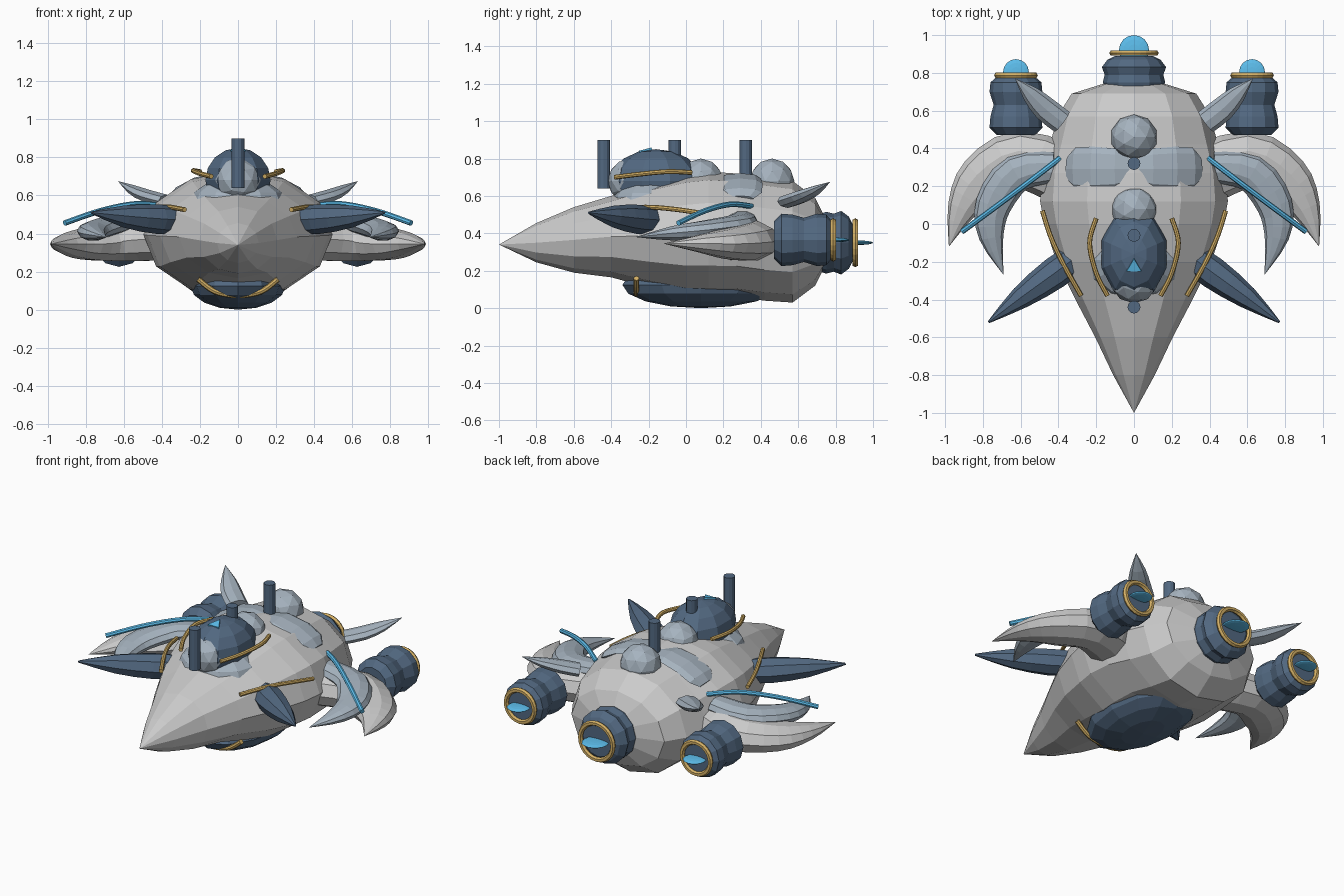
import bpy, bmesh, math
from mathutils import Vector, Matrix

if "Cube" in bpy.data.objects:
    bpy.data.objects.remove(bpy.data.objects["Cube"])


def mat(name, rgb):
    m = bpy.data.materials.new(name)
    m.diffuse_color = (*rgb, 1)
    m.use_nodes = True
    m.node_tree.nodes["Principled BSDF"].inputs["Base Color"].default_value = m.diffuse_color
    return m


HULL = mat("hull_grey", (0.66, 0.66, 0.69))
PALE = mat("pale_blue_grey", (0.38, 0.45, 0.52))
DARK = mat("dark_blue", (0.085, 0.14, 0.22))
GOLD = mat("gold", (0.65, 0.43, 0.13))
GLOW = mat("light_blue", (0.11, 0.52, 0.85))


def finish(name, bm, material):
    bmesh.ops.recalc_face_normals(bm, faces=bm.faces)
    me = bpy.data.meshes.new(name)
    bm.to_mesh(me)
    bm.free()
    me.materials.append(material)
    ob = bpy.data.objects.new(name, me)
    bpy.context.collection.objects.link(ob)
    return ob


def refine(pts, k):
    """Catmull-Rom resampling of (x, y, z, width, height) stations."""
    out = []
    for i in range(len(pts) - 1):
        a, b, c, d = (pts[max(i - 1, 0)], pts[i], pts[i + 1], pts[min(i + 2, len(pts) - 1)])
        for j in range(k):
            t = j / k
            out.append([0.5 * (2 * q + (r - p) * t + (2 * p - 5 * q + 4 * r - s) * t * t
                               + (3 * q - p - 3 * r + s) * t ** 3)
                        for p, q, r, s in zip(a, b, c, d)])
    return out + [list(pts[-1])]


def loft(name, pts, material, sides=12, k=1, fixed=None):
    """Sweep an ellipse along stations (x, y, z, half width, half height)."""
    if k > 1:
        pts = refine(pts, k)
    bm = bmesh.new()
    rings = []
    for i, p in enumerate(pts):
        a, b = pts[max(i - 1, 0)], pts[min(i + 1, len(pts) - 1)]
        t = fixed or (Vector(b[:3]) - Vector(a[:3])).normalized()
        w = t.cross(Vector((0, 0, 1))).normalized()
        h = w.cross(t)
        ring = []
        for n in range(sides):
            u = 2 * math.pi * n / sides
            ring.append(bm.verts.new(Vector(p[:3]) + w * math.cos(u) * max(p[3], 1e-5)
                                     + h * math.sin(u) * max(p[4], 1e-5)))
        rings.append(ring)
    for r, s in zip(rings, rings[1:]):
        for n in range(sides):
            m = (n + 1) % sides
            bm.faces.new((r[n], r[m], s[m], s[n]))
    bm.faces.new(rings[0])
    bm.faces.new(rings[-1])
    bmesh.ops.remove_doubles(bm, verts=bm.verts, dist=1e-4)
    return finish(name, bm, material)


def tube(name, pts, material, r=0.015):
    return loft(name, [(*p, r, r) for p in pts], material, 8, 5)


def ball(name, loc, radii, material, seg=12, rings=8):
    bm = bmesh.new()
    bmesh.ops.create_uvsphere(bm, u_segments=seg, v_segments=rings, radius=1,
                              matrix=Matrix.Translation(loc) @ Matrix.Diagonal((*radii, 1)))
    return finish(name, bm, material)


def engine(name, x, y, z, profile, ring_y, ring_r, glow_y, glow_r):
    loft(name, [(x, y + d, z, r, r) for d, r in profile], material=DARK, fixed=Vector((0, 1, 0)))
    bpy.ops.mesh.primitive_torus_add(major_segments=24, minor_segments=6, major_radius=ring_r,
                                     minor_radius=0.016, location=(x, ring_y, z),
                                     rotation=(math.pi / 2, 0, 0))
    bpy.context.object.name = name + "_ring"
    bpy.context.object.data.materials.append(GOLD)
    ball(name + "_glow", (x, glow_y, z), (glow_r, glow_r, 0.012), GLOW, 16, 8)


# Hull: stations of y, half width, top z, bottom z
hull = [(-1, 0, .34, .34), (-.8, .11, .455, .245), (-.6, .205, .54, .19), (-.4, .31, .60, .165),
        (-.2, .41, .665, .11), (0, .475, .715, .065), (.12, .497, .73, .06), (.27, .485, .72, .06),
        (.42, .445, .70, .04), (.57, .405, .68, .03), (.69, .33, .59, .12), (.74, .17, .49, .22)]
loft("hull", [(0, y, (t + b) / 2, w, (t - b) / 2) for y, w, t, b in hull], HULL, fixed=Vector((0, 1, 0)))

# Belly keel and cockpit
ball("belly_keel", (0, .08, .125), (.25, .42, .125), DARK)
ball("cockpit", (0, -.16, .68), (.18, .245, .17), DARK, 10, 8)
ball("cockpit_collar", (0, -.19, .57), (.25, .21, .12), PALE)
bm = bmesh.new()
bmesh.ops.create_cone(bm, segments=3, radius1=.05, radius2=.045, depth=.03, cap_ends=True,
                      matrix=Matrix.Translation((0, -.225, .833)) @ Matrix.Rotation(.25, 4, 'X'))
finish("cockpit_light", bm, GLOW)

# Three turrets: dome and upright barrel
for i, y in enumerate((-.30, .08, .46)):
    bm = bmesh.new()
    bmesh.ops.create_icosphere(bm, subdivisions=2, radius=1,
                               matrix=Matrix.Translation((0, y, .68)) @ Matrix.Diagonal((.125, .12, .12, 1)))
    finish(f"turret_dome_{i}", bm, PALE)
    bm = bmesh.new()
    bmesh.ops.create_cone(bm, segments=12, radius1=.034, radius2=.034, depth=.26, cap_ends=True,
                          matrix=Matrix.Translation((0, y - .14, .77)))
    finish(f"turret_barrel_{i}", bm, DARK)

# Central engine
engine("main_engine", 0, 0, .35, [(.6, .12), (.7, .15), (.75, .165), (.79, .155), (.83, .17), (.87, .14), (.89, .10)],
       .905, .115, .92, .08)

# Mirrored parts
for side, s in (("left", -1), ("right", 1)):
    def flip(pts):
        return [(s * p[0], *p[1:]) for p in pts]

    engine(f"{side}_engine", s * .625, 0, .365,
           [(.47, .10), (.51, .14), (.57, .135), (.63, .118), (.70, .14), (.75, .135), (.78, .10)],
           .787, .10, .805, .068)
    loft(f"{side}_wing", flip([(.33, .24, .375, .16, .12), (.6, .34, .36, .155, .11), (.80, .23, .345, .14, .085),
                               (.91, .08, .345, .08, .05), (.98, -.12, .345, 0, 0)]), HULL, 10, 3)
    loft(f"{side}_claw", flip([(.42, .30, .47, .08, .05), (.62, .27, .45, .10, .05), (.745, .10, .42, .095, .05),
                               (.755, -.07, .40, .065, .04), (.69, -.27, .38, 0, 0)]), PALE, 10, 3)
    loft(f"{side}_front_fin", flip([(.30, -.17, .47, .075, .07), (.42, -.26, .475, .085, .078),
                                    (.60, -.39, .49, .06, .058), (.77, -.52, .51, .006, .006)]), DARK, 8, 2)
    loft(f"{side}_rear_fin", flip([(.38, .54, .57, .065, .035), (.47, .61, .595, .065, .035),
                                   (.55, .69, .63, .045, .025), (.63, .77, .675, 0, 0)]), PALE, 8, 2)
    loft(f"{side}_armour_plate", flip([(.0, .29, .68, .08, .03), (.1, .29, .692, .11, .03),
                                       (.22, .29, .665, .12, .03), (.31, .29, .617, .115, .03),
                                       (.35, .29, .585, .07, .02)]), PALE, 8)
    # Light and gold trim lines
    tube(f"{side}_wing_light", flip([(.39, .35, .545), (.54, .235, .555), (.72, .10, .52), (.91, -.04, .455)]), GLOW)
    tube(f"{side}_hull_trim", flip([(.28, -.38, .525), (.37, -.22, .54), (.44, -.07, .53), (.485, .07, .51)]), GOLD, .013)
    tube(f"{side}_cockpit_trim", flip([(.14, -.38, .70), (.20, -.26, .715), (.235, -.1, .73), (.20, .03, .725)]), GOLD, .013)

tube("belly_trim", [(-.21, -.265, .16), (-.12, -.265, .095), (0, -.265, .075), (.12, -.265, .095), (.21, -.265, .16)], GOLD)
